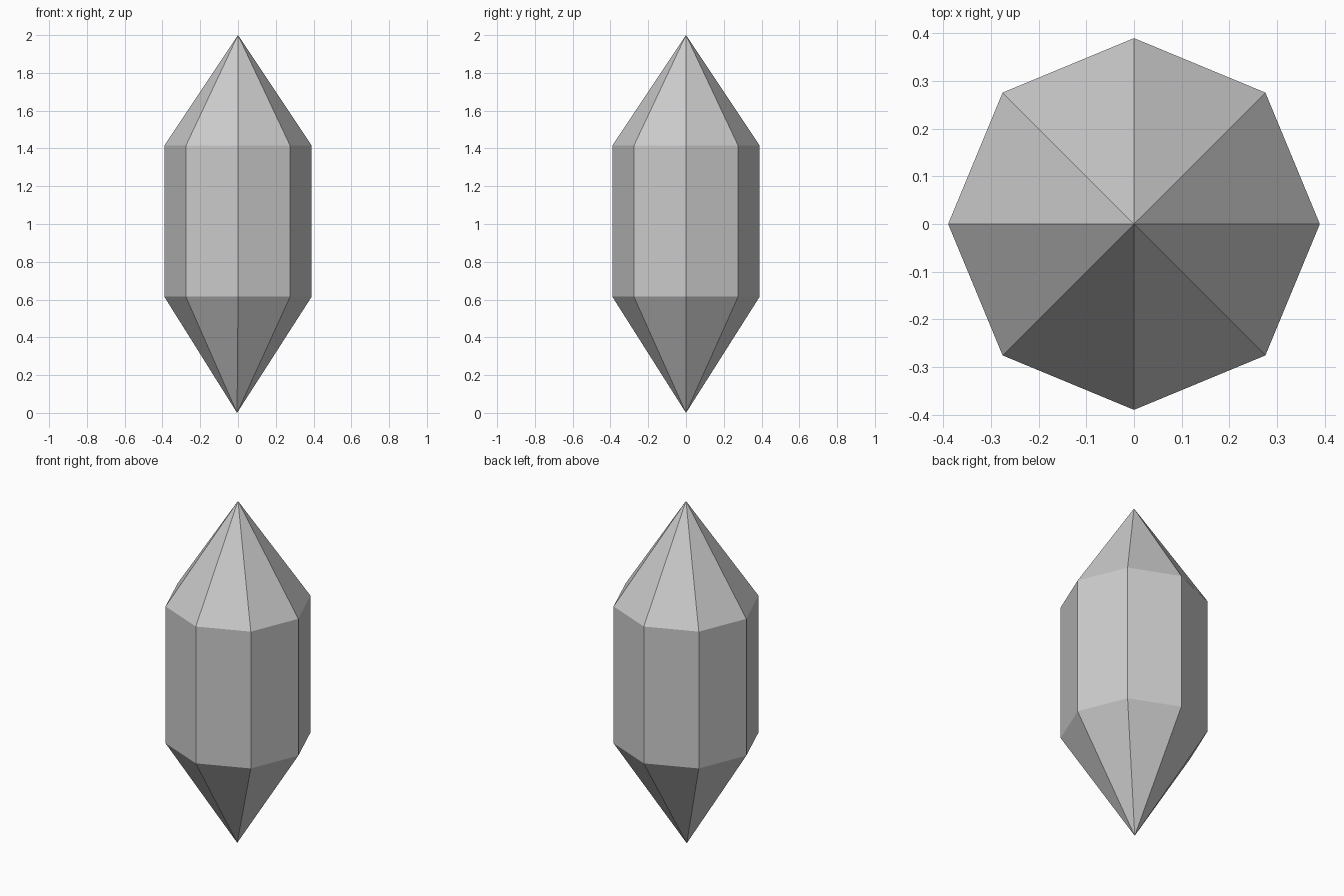
import bpy, bmesh
from math import cos, sin, tau

if "Cube" in bpy.data.objects:
    bpy.data.objects.remove(bpy.data.objects["Cube"])

SIDES, RADIUS = 8, 0.39
LOWER_Z, UPPER_Z, TOP_Z = 0.615, 1.415, 2.0

bm = bmesh.new()


def ring(z):
    return [bm.verts.new((RADIUS * cos(tau * i / SIDES), RADIUS * sin(tau * i / SIDES), z))
            for i in range(SIDES)]


# Prism rings and the two points (lower point sits very slightly off centre)
lower, upper = ring(LOWER_Z), ring(UPPER_Z)
bottom_tip = bm.verts.new((-0.005, 0, 0))
top_tip = bm.verts.new((0, 0, TOP_Z))

# Prism sides, top facets and bottom facets
for i in range(SIDES):
    j = (i + 1) % SIDES
    bm.faces.new((lower[i], lower[j], upper[j], upper[i]))
    bm.faces.new((upper[i], upper[j], top_tip))
    bm.faces.new((lower[j], lower[i], bottom_tip))

mesh = bpy.data.meshes.new("crystal")
bm.to_mesh(mesh)
bm.free()
bpy.context.collection.objects.link(bpy.data.objects.new("crystal", mesh))
